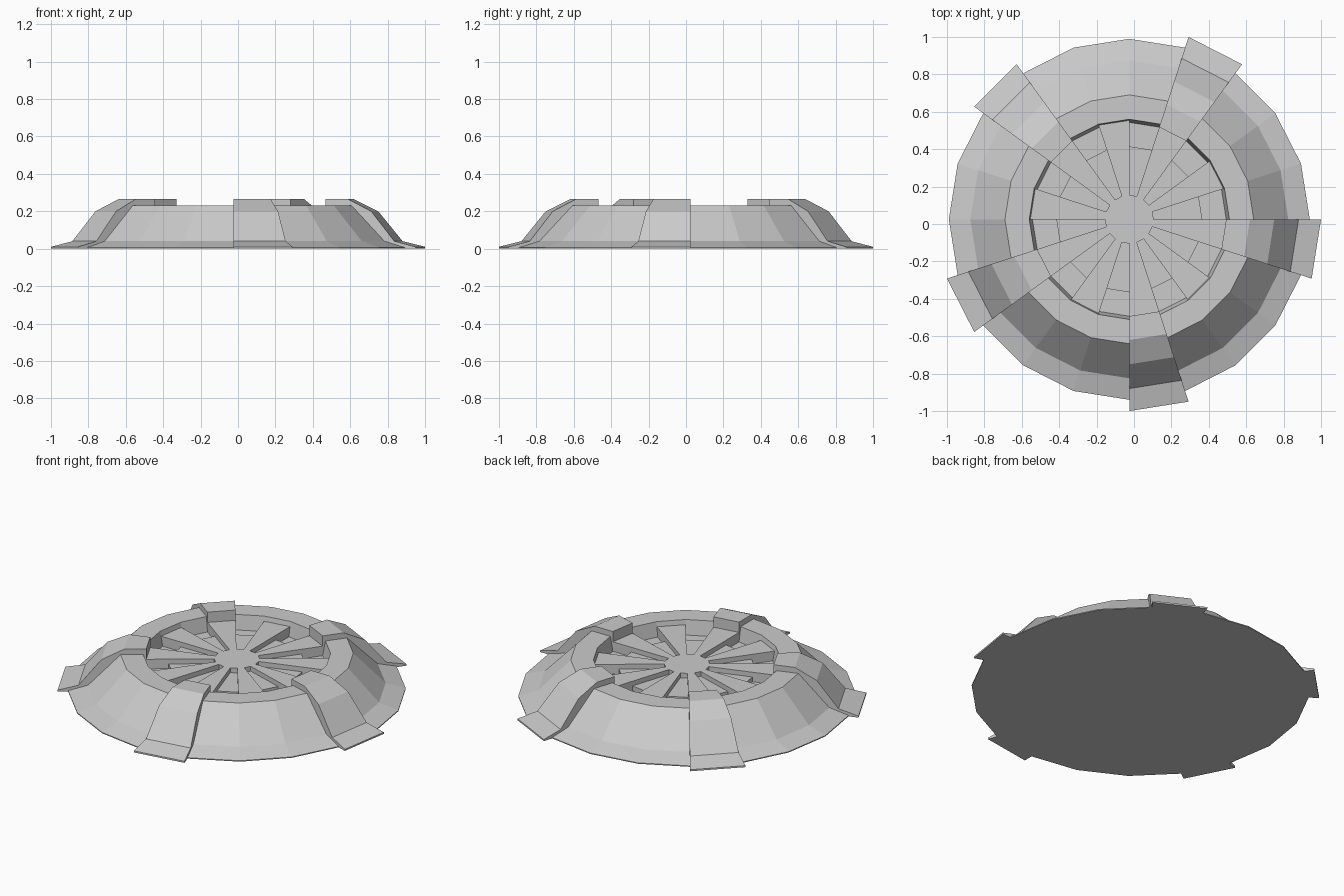
import bpy, bmesh, math

if "Cube" in bpy.data.objects:
    bpy.data.objects.remove(bpy.data.objects["Cube"])

CX, CY = -0.025, 0.025      # hub axis
N = 20                      # sectors of 18 degrees

# radial profiles (radius, height), from the centre outwards
SPOKE = [(0, .20), (.529, .20)]
SLOT = [(0, .20), (.13, .20), (.13, .17), (.39, .17), (.39, .14), (.518, .14)]
RIM = [(.518, .14), (.535, .23), (.665, .23), (.85, .04), (.965, .006), (.965, 0)]
RIB = [(.518, .20), (.518, .265), (.645, .265), (.775, .20), (.905, .04),
       (1.025, .01), (1.025, 0)]


def point(bm, r, z, k):
    a = 2 * math.pi * k / N
    return bm.verts.new((CX + r * math.cos(a), CY + r * math.sin(a), z))


def height(profile, r, base):
    for (r1, z1), (r2, z2) in zip(profile, profile[1:]):
        if r1 < r < r2:
            return z1 + (z2 - z1) * (r - r1) / (r2 - r1)
    return base


def step_wall(bm, before, after, k, base):
    """Radial wall where two neighbouring sectors differ in height."""
    radii = sorted({p[0] for p in before + after})
    e = 1e-6
    for r1, r2 in zip(radii, radii[1:]):
        a1, a2 = height(before, r1 + e, base), height(before, r2 - e, base)
        b1, b2 = height(after, r1 + e, base), height(after, r2 - e, base)
        if abs(a1 - b1) + abs(a2 - b2) > 1e-4:
            bm.faces.new([point(bm, r1, a1, k), point(bm, r2, a2, k),
                          point(bm, r2, b2, k), point(bm, r1, b1, k)])


def sector_ring(name, pick, base, underside=False):
    bm = bmesh.new()
    for k in range(N):
        prof = pick(k)
        for (r1, z1), (r2, z2) in zip(prof, prof[1:]):
            ring = [point(bm, r1, z1, k), point(bm, r2, z2, k), point(bm, r2, z2, k + 1)]
            if r1 > 0:
                ring.append(point(bm, r1, z1, k + 1))
            bm.faces.new(ring)
        step_wall(bm, pick((k - 1) % N), prof, k, base)
        if underside:
            r = prof[-1][0]
            bm.faces.new([point(bm, 0, 0, k), point(bm, r, 0, k + 1), point(bm, r, 0, k)])
    bmesh.ops.remove_doubles(bm, verts=bm.verts[:], dist=1e-5)
    bmesh.ops.dissolve_degenerate(bm, edges=bm.edges[:], dist=1e-5)
    mesh = bpy.data.meshes.new(name)
    bm.to_mesh(mesh)
    bm.free()
    obj = bpy.data.objects.new(name, mesh)
    bpy.context.collection.objects.link(obj)
    return obj


# sloped outer ring with five raised clamping ribs and the flat underside
sector_ring("ribbed_outer_ring", lambda k: RIB if k % 4 == 3 else RIM, 0, True)
# recessed wheel of alternating spokes and stepped slots
sector_ring("slotted_centre_wheel", lambda k: SPOKE if k % 2 else SLOT, .14)
